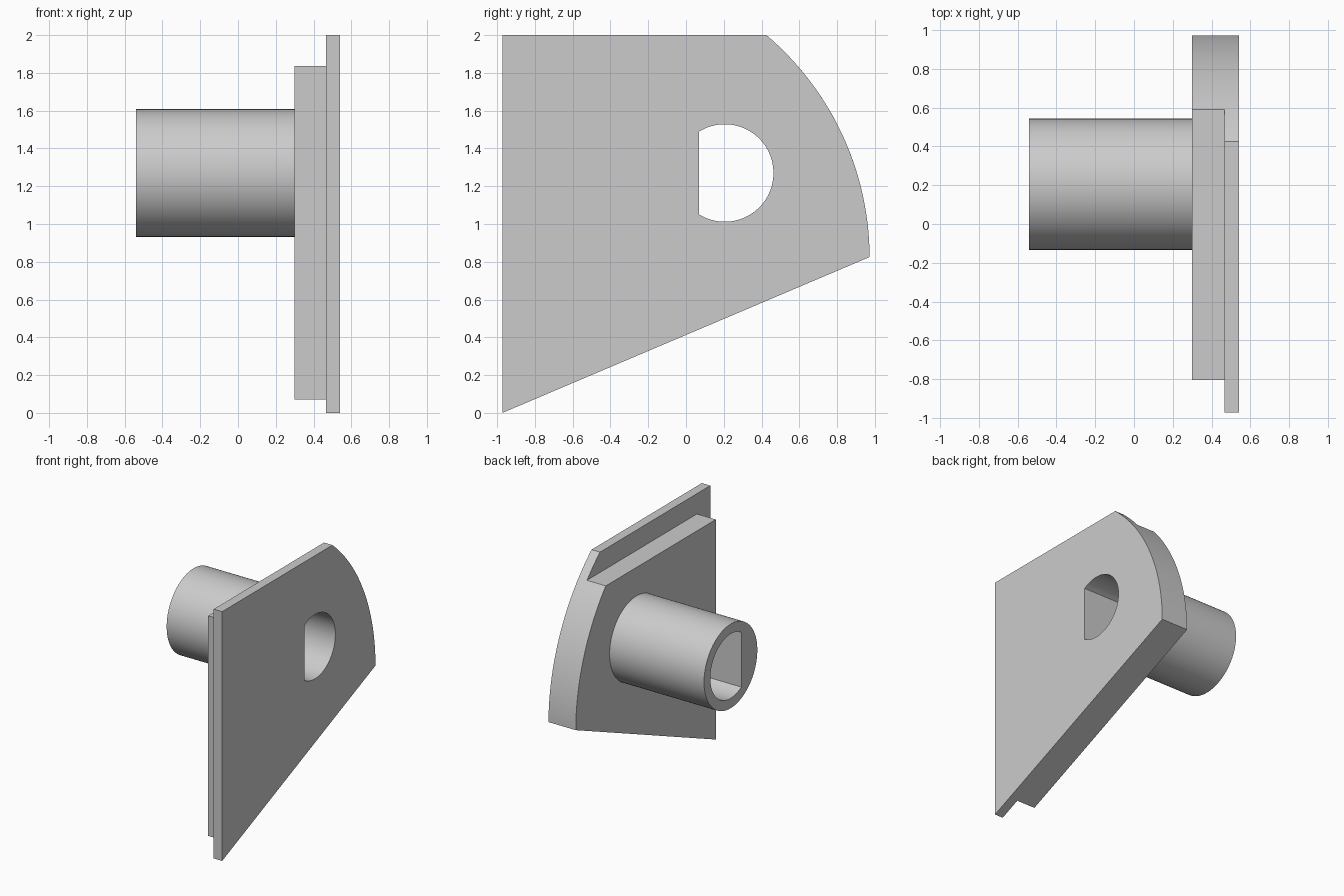
import bpy
import bmesh
from math import sin, cos, atan2, acos, asin, sqrt, pi, radians

if "Cube" in bpy.data.objects:
    bpy.data.objects.remove(bpy.data.objects["Cube"])

# Single plain grey finish
grey = bpy.data.materials.new("plain grey")
grey.use_nodes = True
colour = (0.6, 0.6, 0.6, 1)
grey.diffuse_color = colour
grey.node_tree.nodes["Principled BSDF"].inputs["Base Color"].default_value = colour

# Shared dimensions, in the side plane (y, z)
HUB = (0.205, 1.27)
HUB_RADIUS, BORE_RADIUS, BORE_FLAT = 0.338, 0.258, 0.07
RIM, RIM_RADIUS = (-0.576, 0.82), 1.548
EDGE = 0.972
RIM_END = 0.825


def arc(centre, radius, start, end, steps):
    """Points along an arc from start to end, both included."""
    angles = [start + (end - start) * i / steps for i in range(steps + 1)]
    return [(centre[0] + radius * cos(a), centre[1] + radius * sin(a)) for a in angles]


def sector(front, top):
    """Plate outline: sloping foot, curved rear rim, flat top, upright front."""
    slope = RIM_END / (2 * EDGE)
    low = asin((RIM_END - RIM[1]) / RIM_RADIUS)
    high = asin((top - RIM[1]) / RIM_RADIUS)
    return ([(front, (front + EDGE) * slope)]
            + arc(RIM, RIM_RADIUS, low, high, 32) + [(front, top)])


def bored_part(name, outline, bore, x0, x1):
    """Extrude an outline with a hole through it along x."""
    bm = bmesh.new()
    for loop in (outline, bore):
        verts = [bm.verts.new((x0, y, z)) for y, z in loop]
        for i, v in enumerate(verts):
            bm.edges.new((v, verts[i - 1]))
    bmesh.ops.triangle_fill(bm, use_beauty=True, edges=bm.edges[:], normal=(1, 0, 0))
    made = bmesh.ops.extrude_face_region(bm, geom=bm.faces[:], use_keep_orig=True)
    moved = [g for g in made["geom"] if isinstance(g, bmesh.types.BMVert)]
    bmesh.ops.translate(bm, verts=moved, vec=(x1 - x0, 0, 0))
    bmesh.ops.recalc_face_normals(bm, faces=bm.faces[:])
    mesh = bpy.data.meshes.new(name)
    bm.to_mesh(mesh)
    bm.free()
    mesh.materials.append(grey)
    part = bpy.data.objects.new(name, mesh)
    bpy.context.collection.objects.link(part)
    bpy.ops.object.select_all(action="DESELECT")
    part.select_set(True)
    bpy.context.view_layer.objects.active = part
    bpy.ops.object.shade_smooth_by_angle(angle=radians(25))
    return part


# D-shaped bore, flat on the front side
half = acos((BORE_FLAT - HUB[0]) / BORE_RADIUS)
bore = arc(HUB, BORE_RADIUS, -half, half, 64)

# Outer cover, thicker backing set in from the front and top, and round hub
bored_part("cover_plate", sector(-EDGE, 2.0), bore, 0.465, 0.54)
bored_part("backing_plate", sector(-0.803, 1.837), bore, 0.298, 0.465)
bored_part("hub_tube", arc(HUB, HUB_RADIUS, 0, 2 * pi, 96)[:-1], bore, -0.54, 0.298)
